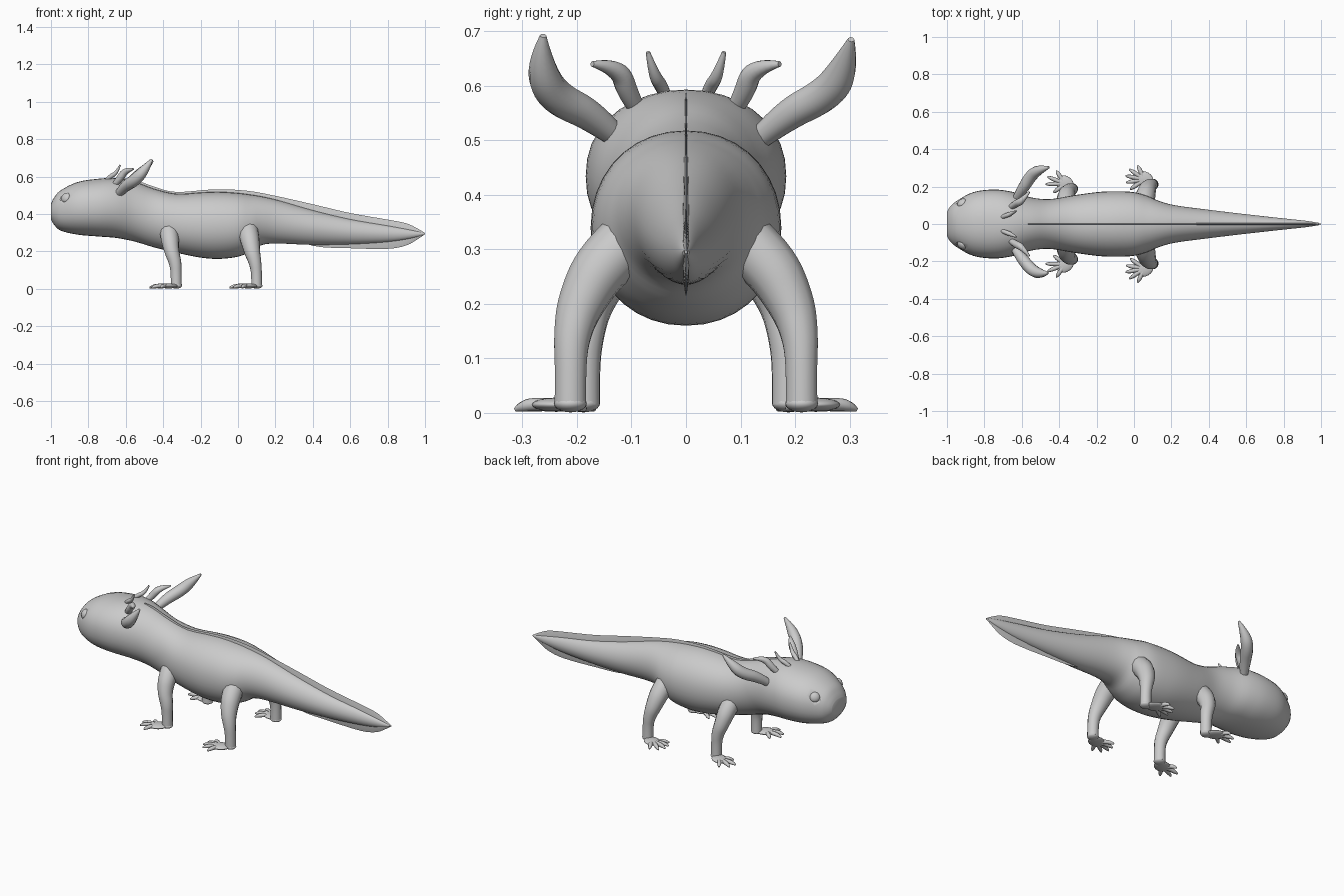
import bpy, bmesh, math
from mathutils import Vector

if "Cube" in bpy.data.objects:
    bpy.data.objects.remove(bpy.data.objects["Cube"])


def finish(ob):
    bpy.ops.object.select_all(action='DESELECT')
    ob.select_set(True)
    bpy.context.view_layer.objects.active = ob
    bpy.ops.object.shade_smooth_by_angle(angle=math.radians(50))
    return ob


def catmull(a, b, c, d, t):
    return [0.5 * (2*q + (r-p)*t + (2*p-5*q+4*r-s)*t*t + (3*q-p-3*r+s)*t**3)
            for p, q, r, s in zip(a, b, c, d)]


# Skin along x; each section is (x, top, bottom, half width, roundness exponent)
def loft(name, secs, segs=36, sub=4):
    rows, n = [], len(secs)
    for i in range(n - 1):
        for k in range(sub):
            rows.append(catmull(secs[max(i-1, 0)], secs[i], secs[i+1],
                                secs[min(i+2, n-1)], k / sub))
    rows.append(secs[-1])
    bm = bmesh.new()
    rings = []
    for x, top, bot, hw, e in rows:
        ring = []
        for j in range(segs):
            a = 2 * math.pi * j / segs
            c, s = math.cos(a), math.sin(a)
            y = hw * math.copysign(abs(c) ** (2/e), c)
            z = (top+bot)/2 + (top-bot)/2 * math.copysign(abs(s) ** (2/e), s)
            ring.append(bm.verts.new((x, y, z)))
        rings.append(ring)
    for r0, r1 in zip(rings, rings[1:]):
        for j in range(segs):
            k = (j + 1) % segs
            bm.faces.new((r0[j], r0[k], r1[k], r1[j]))
    bm.faces.new(rings[0])
    bm.faces.new(rings[-1])
    bmesh.ops.recalc_face_normals(bm, faces=bm.faces)
    me = bpy.data.meshes.new(name)
    bm.to_mesh(me)
    bm.free()
    ob = bpy.data.objects.new(name, me)
    bpy.context.collection.objects.link(ob)
    return finish(ob)


# Tapered tube through points (x, y, z, radius)
def tube(name, pts, side=1, res=4):
    cu = bpy.data.curves.new(name, 'CURVE')
    cu.dimensions = '3D'
    cu.bevel_depth = 1
    cu.bevel_resolution = res
    cu.use_fill_caps = True
    sp = cu.splines.new('NURBS')
    sp.points.add(len(pts) - 1)
    for p, (x, y, z, r) in zip(sp.points, pts):
        p.co = (x, y * side, z, 1)
        p.radius = r
    sp.order_u = 3
    sp.use_endpoint_u = True
    sp.resolution_u = 6
    ob = bpy.data.objects.new(name, cu)
    bpy.context.collection.objects.link(ob)
    return ob


def ball(name, loc, scale, rot=(0, 0, 0)):
    bpy.ops.mesh.primitive_uv_sphere_add(segments=24, ring_count=12, location=loc, rotation=rot)
    ob = bpy.context.object
    ob.name = name
    ob.scale = scale
    return finish(ob)


# Head, trunk and core of the tail
body = loft("body", [
    (-1.0, .455, .37, .065, 2.2), (-.985, .485, .345, .09, 2.2),
    (-.95, .525, .312, .122, 2.2), (-.86, .57, .29, .17, 2.2),
    (-.75, .588, .28, .184, 2.2), (-.65, .592, .272, .172, 2.1),
    (-.55, .572, .252, .142, 2), (-.45, .535, .222, .133, 2),
    (-.33, .508, .193, .152, 2.1), (-.2, .515, .167, .17, 2.1),
    (-.1, .518, .16, .175, 2.1), (.0, .512, .172, .17, 2.1),
    (.07, .503, .2, .15, 2), (.13, .493, .235, .125, 2),
    (.22, .472, .242, .1, 2), (.4, .42, .235, .076, 1.9),
    (.6, .372, .238, .052, 1.9), (.8, .338, .25, .03, 1.9),
    (.92, .316, .268, .017, 2), (.99, .3, .288, .006, 2)])

# Thin crest running from the neck round the tail
loft("fin", [
    (-.61, .592, .45, .003, 1.3), (-.55, .583, .42, .006, 1.3),
    (-.45, .547, .38, .007, 1.3), (-.33, .518, .35, .007, 1.3),
    (-.12, .532, .33, .007, 1.3), (.05, .524, .33, .008, 1.3),
    (.2, .497, .3, .009, 1.3), (.4, .452, .23, .01, 1.3),
    (.6, .405, .217, .01, 1.3), (.8, .37, .214, .009, 1.3),
    (.9, .35, .232, .008, 1.3), (.96, .322, .265, .006, 1.3),
    (1.0, .298, .292, .003, 1.3)], segs=16)

# Lower lip
ball("lower_lip", (-.895, 0, .325), (.06, .085, .022))

for s, tag in ((1, "left"), (-1, "right")):
    # Eye set in a shallow socket
    d = Vector((-.62, .68 * s, .4))
    rot = d.to_track_quat('Z', 'Y').to_euler()
    loc = Vector((-.925, .118 * s, .49))
    cutter = ball("socket_cutter_" + tag, loc + d * .012, (.036, .036, .022), rot)
    cutter.hide_render = True
    cutter.hide_set(True)
    m = body.modifiers.new("socket_" + tag, 'BOOLEAN')
    m.operation = 'DIFFERENCE'
    m.object = cutter
    ball("eye_" + tag, loc - d * .008, (.028, .028, .018), rot)

    # Legs
    tube("front_leg_" + tag, [
        (-.37, .09, .32, .05), (-.365, .14, .27, .05), (-.355, .175, .2, .04),
        (-.335, .185, .14, .034), (-.33, .187, .08, .029), (-.33, .187, .015, .03)], s)
    tube("hind_leg_" + tag, [
        (.05, .09, .33, .055), (.06, .15, .28, .055), (.075, .195, .2, .044),
        (.092, .21, .14, .034), (.1, .212, .08, .029), (.1, .212, .015, .03)], s)

    # Feet with splayed toes
    feet = (("front", (-.33, .188), (-.37, .215), .62,
             [(-.415, .285), (-.462, .253), (-.473, .213), (-.43, .168)]),
            ("hind", (.1, .212), (.055, .238), .5,
             [(.02, .313), (-.025, .293), (-.045, .258), (-.042, .222), (-.02, .185)]))
    for kind, (wx, wy), (px, py), ang, toes in feet:
        ball(f"{kind}_heel_{tag}", (wx, wy * s, .017), (.031, .03, .016))
        ball(f"{kind}_palm_{tag}", (px, py * s, .015), (.052, .042, .013), (0, 0, -ang * s))
        for i, (tx, ty) in enumerate(toes):
            mx, my = (px + tx) / 2, (py + ty) / 2
            tube(f"{kind}_toe_{tag}_{i+1}", [
                (px, py, .014, .012), (mx, my, .017, .012),
                (tx + (mx-tx) * .3, ty + (my-ty) * .3, .012, .0105),
                (tx, ty, .006, .004)], s, 2)

    # Small and middle gill stalks
    tube("small_gill_" + tag, [
        (-.71, .035, .575, .01), (-.685, .045, .6, .013),
        (-.65, .058, .618, .011), (-.63, .07, .662, .004)], s)
    tube("middle_gill_" + tag, [
        (-.665, .085, .55, .014), (-.635, .107, .585, .02),
        (-.6, .122, .635, .019), (-.56, .172, .64, .005)], s)

# Large gill stalks, posed slightly differently on each side
tube("large_gill_left", [
    (-.64, .12, .49, .018), (-.6, .18, .545, .03), (-.55, .26, .585, .033),
    (-.51, .29, .63, .028), (-.455, .303, .685, .006)])
tube("large_gill_right", [
    (-.65, -.115, .495, .018), (-.61, -.17, .545, .03), (-.55, -.245, .58, .033),
    (-.5, -.268, .635, .028), (-.46, -.262, .692, .006)])
